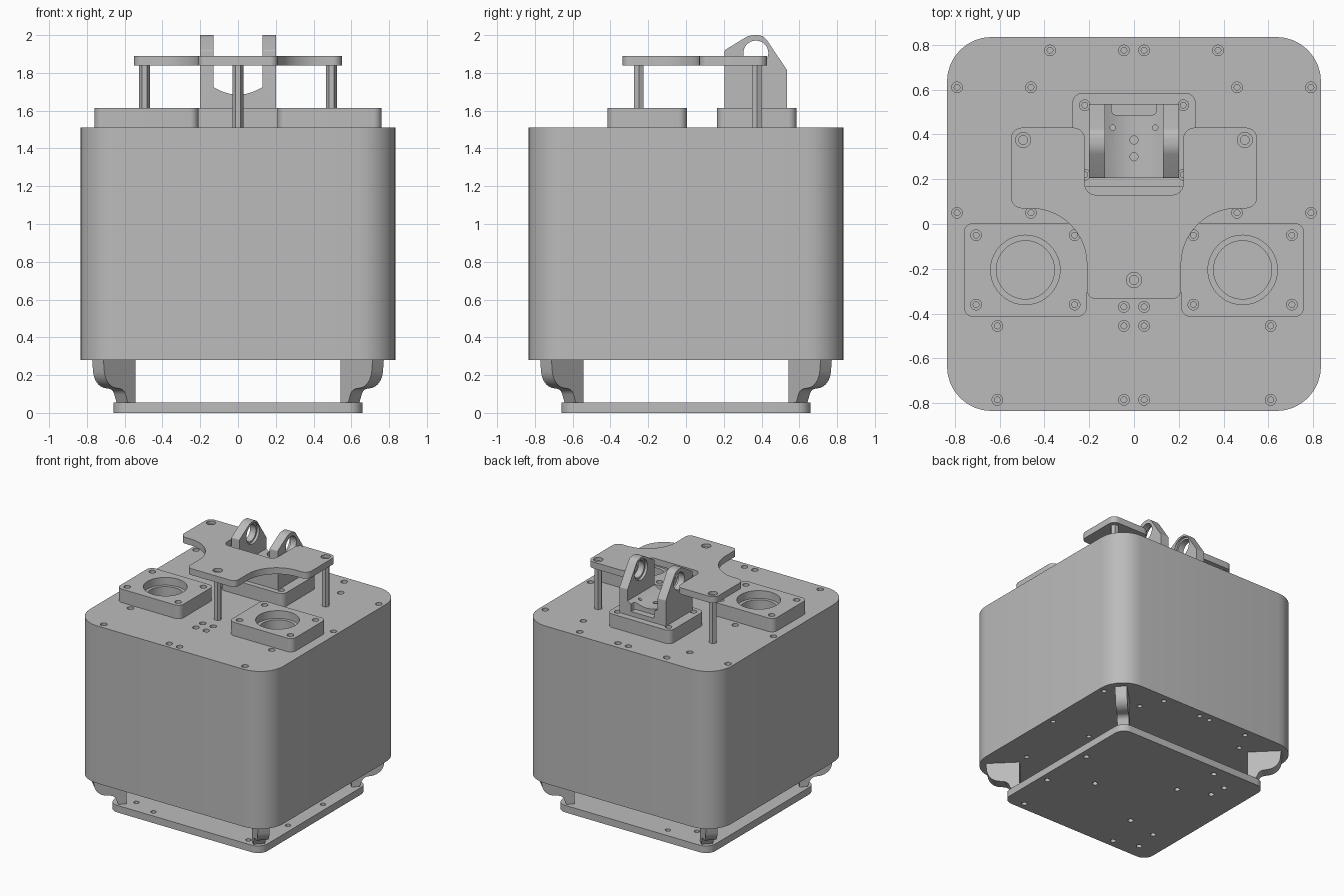
import bpy, bmesh, math
from mathutils import Vector

default_cube = bpy.data.objects.get("Cube")
if default_cube:
    bpy.data.objects.remove(default_cube, do_unlink=True)

grey = bpy.data.materials.new("machined grey")
grey.use_nodes = True
GREY = (0.5, 0.5, 0.5, 1)
grey.diffuse_color = GREY
grey.node_tree.nodes["Principled BSDF"].inputs["Base Color"].default_value = GREY


def fillet(corners, steps=8):
    """Outline from (a, b, radius) corners, each rounded by an arc."""
    outline = []
    for i, (a, b, radius) in enumerate(corners):
        p = Vector((a, b))
        if radius == 0:
            outline.append(p)
            continue
        to_prev = (Vector(corners[i - 1][:2]) - p).normalized()
        to_next = (Vector(corners[(i + 1) % len(corners)][:2]) - p).normalized()
        half = to_prev.angle(to_next) / 2
        centre = p + (to_prev + to_next).normalized() * radius / math.sin(half)
        start = p + to_prev * radius / math.tan(half) - centre
        end = p + to_next * radius / math.tan(half) - centre
        sweep = math.atan2(start.x * end.y - start.y * end.x, start.dot(end))
        for k in range(steps + 1):
            t = sweep * k / steps
            c, s = math.cos(t), math.sin(t)
            outline.append(centre + Vector((start.x * c - start.y * s,
                                            start.x * s + start.y * c)))
    return outline


def rounded_rect(x, y, half_x, half_y, radius, steps=8):
    signs = ((-1, -1), (1, -1), (1, 1), (-1, 1))
    return fillet([(x + sx * half_x, y + sy * half_y, radius) for sx, sy in signs], steps)


def circle(a, b, radius, sides=24):
    turns = [math.tau * k / sides for k in range(sides)]
    return [Vector((a + radius * math.cos(t), b + radius * math.sin(t))) for t in turns]


def prism(name, outlines, low, high, axis="Z"):
    """Extrude one or more outlines along an axis into one object."""
    place = {"X": lambda p, h: (h, p.x, p.y),
             "Y": lambda p, h: (p.x, h, p.y),
             "Z": lambda p, h: (p.x, p.y, h)}[axis]
    bm = bmesh.new()
    for outline in outlines:
        bottom = [bm.verts.new(place(p, low)) for p in outline]
        top = [bm.verts.new(place(p, high)) for p in outline]
        bm.faces.new(bottom)
        bm.faces.new(top)
        for i in range(len(outline)):
            bm.faces.new((bottom[i - 1], bottom[i], top[i], top[i - 1]))
    bmesh.ops.recalc_face_normals(bm, faces=bm.faces)
    mesh = bpy.data.meshes.new(name)
    bm.to_mesh(mesh)
    bm.free()
    mesh.materials.append(grey)
    obj = bpy.data.objects.new(name, mesh)
    bpy.context.collection.objects.link(obj)
    return obj


def select(obj):
    bpy.ops.object.select_all(action="DESELECT")
    obj.select_set(True)
    bpy.context.view_layer.objects.active = obj


def cut(obj, outlines, low, high, axis="Z"):
    cutter = prism("cutter", outlines, low, high, axis)
    cutter.hide_render = True
    mod = obj.modifiers.new("cut", "BOOLEAN")
    mod.operation, mod.solver, mod.object = "DIFFERENCE", "EXACT", cutter
    select(obj)
    bpy.ops.object.modifier_apply(modifier=mod.name)
    bpy.data.objects.remove(cutter, do_unlink=True)


def holes(points, radius):
    return [circle(x, y, radius, 16) for x, y in points]


def both_sides(points):
    return [(s * x, y) for x, y in points for s in (-1, 1)]


def screw_holes(obj, points, top, wide=0.024, narrow=0.013):
    cut(obj, holes(points, wide), top - 0.025, top + 0.05)
    cut(obj, holes(points, narrow), top - 0.06, top)


BODY_LOW, BODY_TOP, BOSS_TOP = 0.28, 1.51, 1.615
PLATE_LOW, PLATE_TOP = 1.84, 1.89
parts = []

# Main housing with its screw pattern on both ends
body = prism("housing", [rounded_rect(0, 0, 0.835, 0.835, 0.2)], BODY_LOW, BODY_TOP)
body_screws = both_sides([
    (0.375, 0.775), (0.045, 0.775), (0.79, 0.61), (0.46, 0.61), (0.79, 0.05),
    (0.46, 0.05), (0.61, -0.455), (0.045, -0.37), (0.045, -0.455),
    (0.61, -0.785), (0.045, -0.785)])
screw_holes(body, body_screws, BODY_TOP)
cut(body, holes(body_screws, 0.018), BODY_LOW - 0.05, BODY_LOW + 0.04)
WELLS = [(-0.485, -0.205), (0.485, -0.205)]
cut(body, [circle(x, y, 0.13, 40) for x, y in WELLS], BODY_TOP - 0.03, BODY_TOP + 0.05)
parts.append(body)

# Base plate with scattered through holes
base = prism("base_plate", [rounded_rect(0, 0, 0.66, 0.66, 0.08)], 0, 0.055)
base_points = [(-0.42, 0.35), (-0.25, 0.58), (-0.43, 0.48), (-0.19, 0.25),
               (-0.47, -0.35), (-0.22, -0.3), (0.6, 0.19), (0.31, -0.06),
               (0.6, -0.24), (0.51, -0.6), (-0.31, -0.6), (-0.5, -0.54)]
cut(base, holes(base_points, 0.02), -0.1, 0.2)
parts.append(base)

# Curved diagonal feet under the four corners
foot_profile = fillet([(0.81, 0.05, 0), (0.865, 0.05, 0), (0.895, 0.125, 0.05),
                       (1.035, 0.14, 0.1), (1.05, 0.285, 0), (0.81, 0.285, 0)])
for k, corner in enumerate(("back_left", "back_right", "front_right", "front_left")):
    foot = prism("foot_" + corner, [foot_profile], -0.042, 0.042, "Y")
    foot.rotation_euler.z = math.pi / 4 + k * math.pi / 2
    parts.append(foot)

# Two bored flanges and the clevis mount on the lid
for name, x, y in (("flange_right", *WELLS[0]), ("flange_left", *WELLS[1]),
                   ("clevis_mount", 0, 0.375)):
    boss = prism(name, [rounded_rect(x, y, 0.275, 0.21, 0.045)], BODY_TOP, BOSS_TOP)
    corner_screws = [(x + sx * 0.22, y + sy * 0.155) for sx in (-1, 1) for sy in (-1, 1)]
    if name != "clevis_mount":
        cut(boss, [circle(x, y, 0.155, 40)], BODY_TOP + 0.045, BOSS_TOP + 0.05)
        cut(boss, [circle(x, y, 0.13, 40)], BODY_TOP - 0.05, BOSS_TOP)
    screw_holes(boss, corner_screws, BOSS_TOP)
    parts.append(boss)

# Clevis: side profile, then channel, pin bore and saddle holes
clevis = prism("clevis", [fillet([
    (0.205, BOSS_TOP, 0), (0.535, BOSS_TOP, 0), (0.535, 1.815, 0.01),
    (0.41, 2.0, 0.06), (0.335, 2.0, 0.1), (0.205, 1.92, 0.01)])], -0.2, 0.2, "X")
saddle = [Vector((0.13 * t, 1.685 + 0.04 * t * t)) for t in (k / 6 for k in range(-6, 7))]
channel = saddle + [Vector((0.13, 2.2)), Vector((-0.13, 2.2))]
cut(clevis, [channel], 0, 0.8, "Y")
cut(clevis, [circle(0.37, 1.905, 0.066, 32)], -0.4, 0.4, "X")
cut(clevis, [circle(0.37, 1.905, 0.08, 32)], -0.15, 0.15, "X")
cut(clevis, [rounded_rect(0, 0.52, 0.1, 0.033, 0.02)], 1.65, 1.8)
cut(clevis, holes(both_sides([(0.095, 0.43)]), 0.012) +
    holes([(0, 0.375), (0, 0.3)], 0.018), 1.64, 1.8)
parts.append(clevis)

# Raised bracket plate, notched around the clevis
half = [(0.21, -0.335, 0.04), (0.21, 0.07, 0.25), (0.55, 0.07, 0.05),
        (0.55, 0.43, 0.05), (0.22, 0.43, 0.05), (0.22, 0.13, 0.05)]
plate_outline = fillet(half + [(-x, y, r) for x, y, r in reversed(half)], 10)
plate = prism("bracket_plate", [plate_outline], PLATE_LOW, PLATE_TOP)
POSTS = [(-0.495, 0.375), (0.495, 0.375), (0, -0.25)]
screw_holes(plate, POSTS, PLATE_TOP, 0.034, 0.02)
parts.append(plate)

# Hexagonal standoffs
for name, (x, y) in zip(("right", "left", "front"), POSTS):
    parts.append(prism("standoff_" + name, [circle(x, y, 0.029, 6)], BODY_TOP, PLATE_LOW))

for part in parts:
    select(part)
    bpy.ops.object.shade_smooth_by_angle(angle=math.radians(30))
